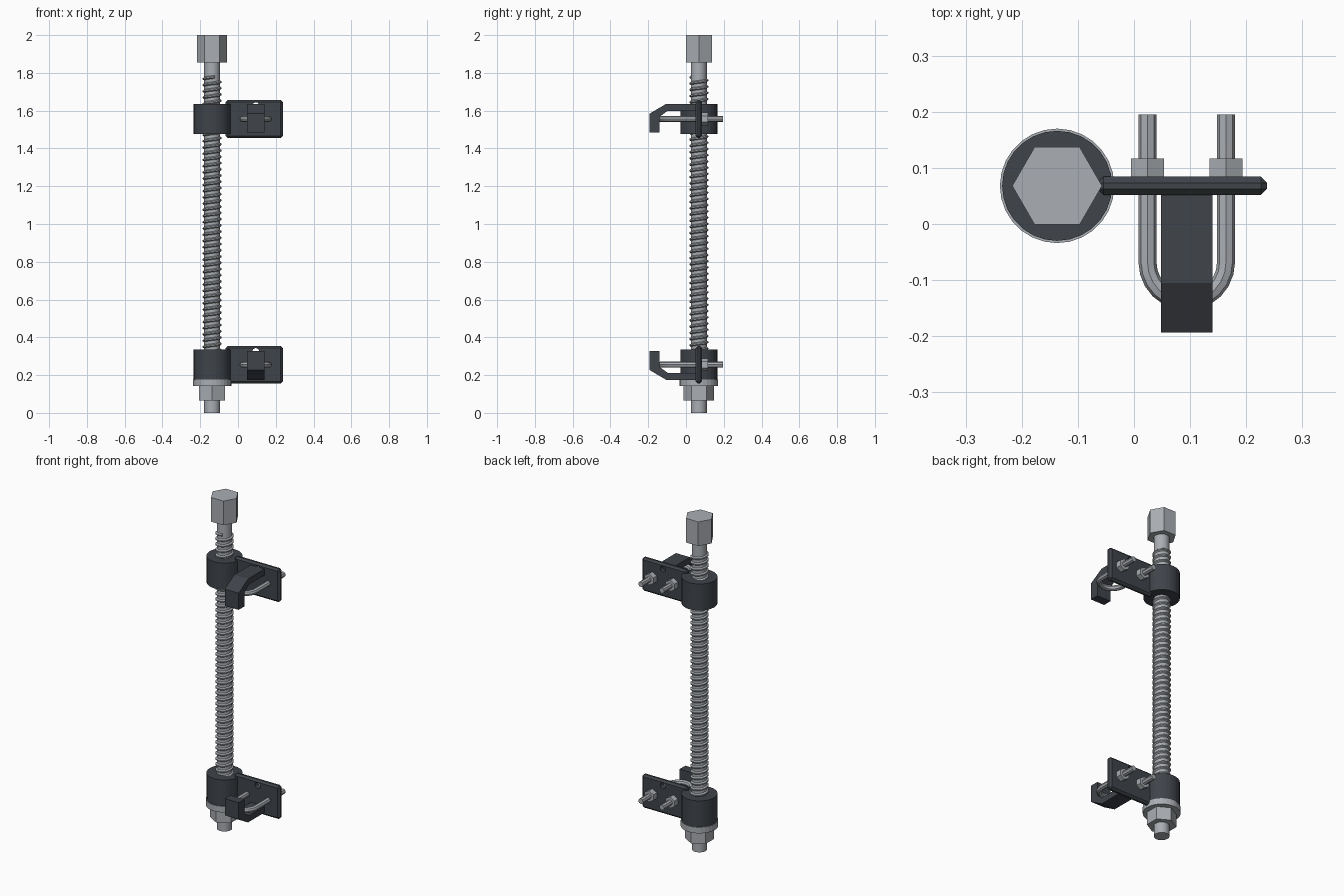
import bpy, bmesh, math
from mathutils import Vector, Matrix

cube = bpy.data.objects.get("Cube")
if cube:
    bpy.data.objects.remove(cube)

ROD_X, ROD_Y = -0.137, 0.068      # spindle axis
BOLT_X, BOLT_GAP = 0.094, 0.07    # centre and half spacing of the U-bolt legs


def material(name, color):
    m = bpy.data.materials.new(name)
    m.use_nodes = True
    m.diffuse_color = color
    m.node_tree.nodes["Principled BSDF"].inputs["Base Color"].default_value = color
    return m


STEEL = material("light steel", (0.40, 0.42, 0.45, 1))
BLACK = material("dark coated iron", (0.05, 0.057, 0.068, 1))


def add_object(name, bm, mat):
    bmesh.ops.recalc_face_normals(bm, faces=bm.faces)
    mesh = bpy.data.meshes.new(name)
    bm.to_mesh(mesh)
    bm.free()
    mesh.materials.append(mat)
    ob = bpy.data.objects.new(name, mesh)
    bpy.context.collection.objects.link(ob)
    return ob


def activate(ob):
    bpy.ops.object.select_all(action='DESELECT')
    ob.select_set(True)
    bpy.context.view_layer.objects.active = ob


def smooth(ob):
    activate(ob)
    bpy.ops.object.shade_smooth_by_angle(angle=math.radians(40))


def prism(name, radius, start, end, sides, mat, turn=0.0):
    """Regular prism between two points on one axis."""
    start, end = Vector(start), Vector(end)
    axis = end - start
    bm = bmesh.new()
    bmesh.ops.create_cone(bm, cap_ends=True, segments=sides, radius1=radius,
                          radius2=radius, depth=axis.length,
                          matrix=Matrix.Rotation(turn, 4, 'Z'))
    rot = Vector((0, 0, 1)).rotation_difference(axis).to_matrix().to_4x4()
    bm.transform(Matrix.Translation((start + end) / 2) @ rot)
    return add_object(name, bm, mat)


def upright(name, radius, z0, z1, sides, mat, turn=0.0):
    return prism(name, radius, (ROD_X, ROD_Y, z0), (ROD_X, ROD_Y, z1), sides, mat, turn)


def thread(name, z0, z1, pitch, core, crest, steps=20):
    """Right-handed ridge with a triangular section wound up the rod."""
    bm = bmesh.new()
    section = ((core, -0.3 * pitch), (crest, -0.1 * pitch),
               (crest, 0.1 * pitch), (core, 0.3 * pitch))
    last = None
    for i in range(int((z1 - z0) / pitch * steps) + 1):
        a = math.tau * i / steps
        z = z0 + pitch * i / steps
        ring = [bm.verts.new((ROD_X + r * math.cos(a), ROD_Y + r * math.sin(a), z + dz))
                for r, dz in section]
        if last:
            for k in range(len(ring)):
                n = (k + 1) % len(ring)
                bm.faces.new((last[k], last[n], ring[n], ring[k]))
        else:
            bm.faces.new(ring)
        last = ring
    bm.faces.new(last)
    return add_object(name, bm, STEEL)


# Spindle with its thread, drive head, nut and washer
smooth(upright("spindle_rod", 0.042, 0, 1.9, 24, STEEL))
smooth(thread("spindle_thread", 0.3, 1.78, 0.033, 0.040, 0.05))
upright("drive_head", 0.08, 1.855, 2.0, 6, STEEL, math.pi / 2)
upright("bottom_nut", 0.08, 0.065, 0.142, 6, STEEL)
upright("bottom_washer", 0.102, 0.142, 0.178, 28, STEEL)


def flange_plate(name, zc):
    bm = bmesh.new()
    bmesh.ops.create_cube(bm, size=1)
    bm.transform(Matrix.Translation((0.086, ROD_Y, zc)) @ Matrix.Diagonal((0.302, 0.033, 0.2, 1)))
    bmesh.ops.bevel(bm, geom=bm.edges[:], offset=0.011, segments=1, affect='EDGES')
    plate = add_object(name, bm, BLACK)
    # Locating hole near the upper edge
    hole = prism("hole_cutter", 0.018, (BOLT_X, 0, zc + 0.07), (BOLT_X, 0.15, zc + 0.07), 16, BLACK)
    hole.hide_render = True
    activate(plate)
    cut = plate.modifiers.new("hole", 'BOOLEAN')
    cut.operation = 'DIFFERENCE'
    cut.object = hole
    cut.solver = 'EXACT'
    bpy.ops.object.modifier_apply(modifier=cut.name)
    bpy.data.objects.remove(hole)


def hook(name, zc, flip):
    outline = ((0.06, 0.08), (-0.105, 0.08), (-0.193, 0.028), (-0.193, -0.072),
               (-0.14, -0.072), (-0.14, 0.012), (-0.097, 0.043), (0.06, 0.043))
    bm = bmesh.new()
    face = bm.faces.new([bm.verts.new((0.048, y, zc + flip * z)) for y, z in outline])
    out = bmesh.ops.extrude_face_region(bm, geom=[face])
    bmesh.ops.translate(bm, vec=(0.092, 0, 0),
                        verts=[v for v in out["geom"] if isinstance(v, bmesh.types.BMVert)])
    add_object(name, bm, BLACK)


def u_bolt(name, zc):
    bend_y, tip_y, steps = -0.068, 0.195, 12
    path = [(BOLT_X + BOLT_GAP, tip_y)]
    for i in range(steps + 1):
        a = math.pi * i / steps
        path.append((BOLT_X + BOLT_GAP * math.cos(a), bend_y - BOLT_GAP * math.sin(a)))
    path.append((BOLT_X - BOLT_GAP, tip_y))
    curve = bpy.data.curves.new(name, 'CURVE')
    curve.dimensions = '3D'
    curve.bevel_depth = 0.016
    curve.bevel_resolution = 2
    curve.use_fill_caps = True
    spline = curve.splines.new('POLY')
    spline.points.add(len(path) - 1)
    for p, (x, y) in zip(spline.points, path):
        p.co = (x, y, zc, 1)
    curve.materials.append(STEEL)
    ob = bpy.data.objects.new(name, curve)
    bpy.context.collection.objects.link(ob)
    activate(ob)
    bpy.ops.object.convert(target='MESH')
    smooth(bpy.context.view_layer.objects.active)


# Two clamp jaws: the hooks face each other along the spindle
for label, zc, flip in (("upper", 1.556, 1), ("lower", 0.255, -1)):
    upright(label + "_collar", 0.098, zc - 0.079, zc + 0.08, 28, BLACK)
    flange_plate(label + "_flange_plate", zc)
    hook(label + "_hook", zc, flip)
    u_bolt(label + "_u_bolt", zc)
    for side, s in (("left", 1), ("right", -1)):
        x = BOLT_X + s * BOLT_GAP
        prism(f"{label}_{side}_bolt_nut", 0.034, (x, 0.08, zc), (x, 0.117, zc), 6, STEEL)
